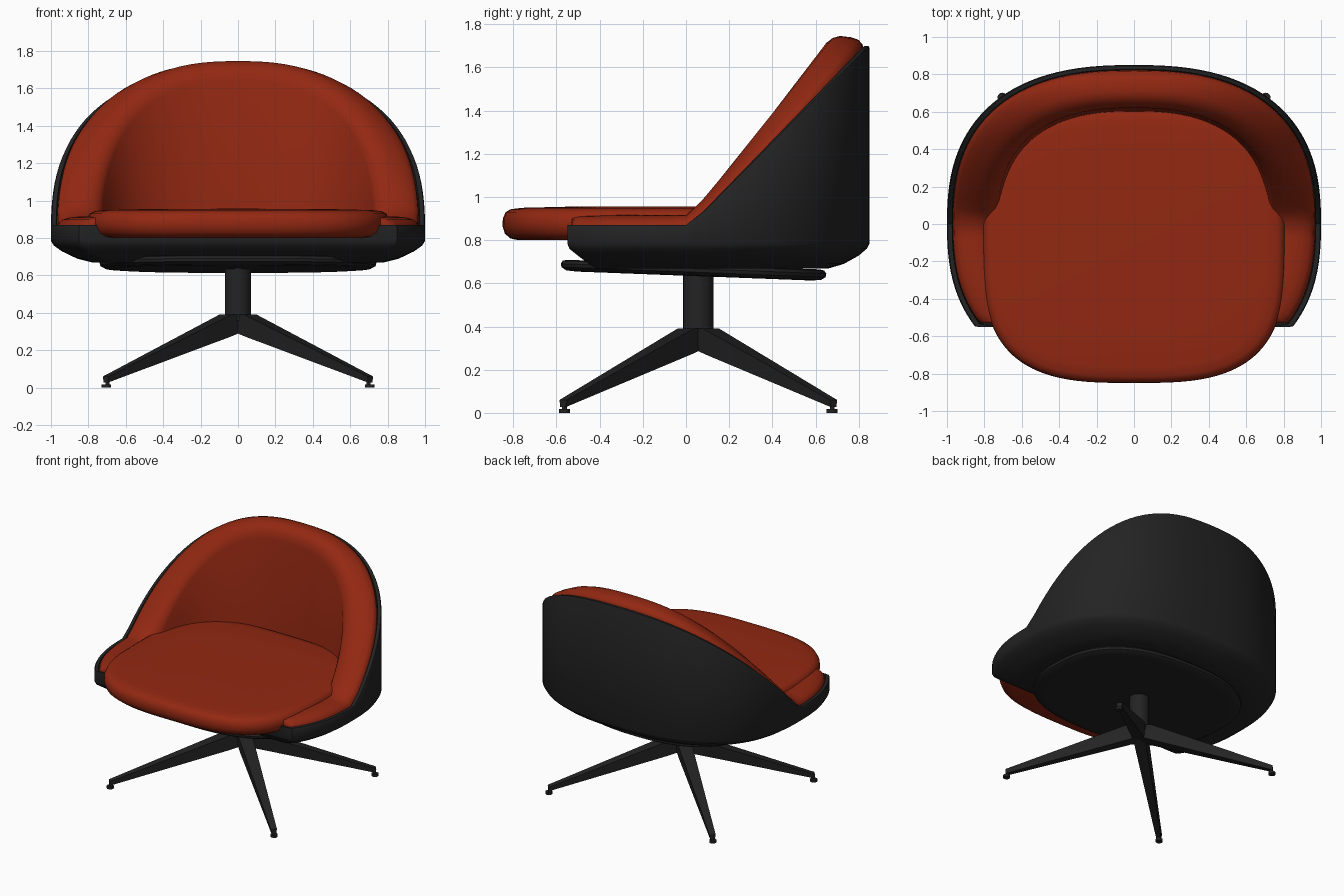
import bpy, bmesh, math

if "Cube" in bpy.data.objects:
    bpy.data.objects.remove(bpy.data.objects["Cube"])

N = 112


def material(name, rgb):
    m = bpy.data.materials.new(name)
    m.diffuse_color = (*rgb, 1)
    m.use_nodes = True
    m.node_tree.nodes["Principled BSDF"].inputs["Base Color"].default_value = m.diffuse_color
    return m


RED = material("rust red fabric", (0.29, 0.021, 0.006))
BLACK = material("matte black", (0.017, 0.017, 0.017))


def finish(bm, name, mat, angle=35):
    bmesh.ops.remove_doubles(bm, verts=bm.verts, dist=0.0002)
    bmesh.ops.recalc_face_normals(bm, faces=bm.faces)
    me = bpy.data.meshes.new(name)
    bm.to_mesh(me)
    bm.free()
    me.materials.append(mat)
    ob = bpy.data.objects.new(name, me)
    bpy.context.collection.objects.link(ob)
    bpy.ops.object.select_all(action='DESELECT')
    ob.select_set(True)
    bpy.context.view_layer.objects.active = ob
    bpy.ops.object.shade_smooth_by_angle(angle=math.radians(angle))
    return ob


def oval(a, b, n):
    """Points of a superellipse."""
    pts = []
    for i in range(N):
        t = 2 * math.pi * i / N
        c, s = math.cos(t), math.sin(t)
        pts.append((a * math.copysign(abs(c) ** (2 / n), c),
                    b * math.copysign(abs(s) ** (2 / n), s)))
    return pts


def loft(name, rings, mat, angle=35):
    """Skin a stack of rings and cap both ends."""
    bm = bmesh.new()
    loops = [[bm.verts.new(p) for p in r] for r in rings]
    for a, b in zip(loops, loops[1:]):
        for i in range(N):
            j = (i + 1) % N
            bm.faces.new((a[i], a[j], b[j], b[i]))
    bm.faces.new(loops[0])
    bm.faces.new(loops[-1])
    return finish(bm, name, mat, angle)


OUT = oval(1.0, 0.85, 2.5)


def rim(y):
    """Rim height: level along the arms, then rising to the back."""
    return 0.87 + max(0.0, y - 0.02)


def flat_ring(s, front, z):
    return [(x * s, max(y * s, front), z) for x, y in OUT]


def rim_ring(s, front, dz):
    return [(x * s, max(y * s, front), rim(y) + dz) for x, y in OUT]


# Outer shell: rounded underside, upright wall, sloping rim
loft("outer_shell", [
    flat_ring(0.78, -0.42, 0.67), flat_ring(0.86, -0.45, 0.69),
    flat_ring(0.94, -0.50, 0.728), flat_ring(0.985, -0.54, 0.76),
    flat_ring(1.0, -0.55, 0.785), rim_ring(1.0, -0.55, -0.01),
    rim_ring(0.995, -0.55, 0), rim_ring(0.972, -0.54, 0),
    flat_ring(0.965, -0.53, 0.80)], BLACK)

# Padded lining with a rolled top edge
loft("back_lining", [
    flat_ring(0.964, -0.52, 0.79), rim_ring(0.968, -0.53, -0.02),
    rim_ring(0.962, -0.53, 0.008), rim_ring(0.94, -0.528, 0.028),
    rim_ring(0.90, -0.525, 0.040), rim_ring(0.84, -0.52, 0.046),
    rim_ring(0.80, -0.515, 0.037), rim_ring(0.765, -0.51, 0.014),
    rim_ring(0.742, -0.505, -0.02), rim_ring(0.73, -0.50, -0.06),
    flat_ring(0.705, -0.49, 0.80)], RED, 50)

# Seat cushion with rounded edge and slight crown
SEAT = oval(0.81, 0.735, 3.1)
seat_profile = [(0.05, 0.80), (0.90, 0.80), (0.95, 0.808), (0.985, 0.83),
                (1.0, 0.865), (0.998, 0.90), (0.98, 0.93), (0.95, 0.943),
                (0.88, 0.95), (0.6, 0.955), (0.05, 0.957)]
loft("seat_cushion", [[(x * s, y * s - 0.115, z) for x, y in SEAT]
                      for s, z in seat_profile], RED, 50)

# Tilted mounting plate under the shell
PLATE = oval(0.74, 0.615, 2.5)
plate_profile = [(0.88, -0.026), (0.96, -0.022), (0.995, -0.008),
                 (1.0, 0.008), (0.985, 0.022), (0.95, 0.027)]
loft("mounting_plate", [[(x * s, y * s + 0.035, 0.66 + dz - 0.038 * y * s)
                         for x, y in PLATE] for s, dz in plate_profile], BLACK)


def cylinder(name, x, y, z0, z1, r, sides):
    bm = bmesh.new()
    bmesh.ops.create_cone(bm, cap_ends=True, segments=sides, radius1=r,
                          radius2=r, depth=z1 - z0)
    bmesh.ops.translate(bm, verts=bm.verts, vec=(x, y, (z0 + z1) / 2))
    return finish(bm, name, BLACK)


# Central post
CY = 0.057
cylinder("post", 0, CY, 0.36, 0.665, 0.07, 48)

# Four tapered legs on the diagonals, with glide feet
sections = [(0, 0.30, 0.39, 0.05), (0.09, 0.272, 0.39, 0.05),
            (0.945, 0.027, 0.06, 0.022)]
for sx in (-1, 1):
    for sy in (-1, 1):
        label = ("front" if sy < 0 else "back") + ("_left" if sx < 0 else "_right")
        L = math.hypot(0.70, 0.62)
        dx, dy = sx * 0.70 / L, sy * 0.62 / L
        bm = bmesh.new()
        loops = []
        for r, lo, hi, w in sections:
            loops.append([bm.verts.new((dx * r - dy * k, CY + dy * r + dx * k, z))
                          for k, z in ((-w * 0.8, lo), (w * 0.8, lo), (w, hi), (-w, hi))])
        for a, b in zip(loops, loops[1:]):
            for i in range(4):
                j = (i + 1) % 4
                bm.faces.new((a[i], a[j], b[j], b[i]))
        bm.faces.new(loops[0])
        bm.faces.new(loops[-1])
        finish(bm, label + "_leg", BLACK)
        fx, fy = sx * 0.70 * 0.985 + sx * 0.015, CY + sy * 0.62
        cylinder(label + "_foot", fx, fy, 0, 0.018, 0.025, 24)
        cylinder(label + "_foot_stem", fx * 0.99, fy, 0.015, 0.04, 0.011, 16)
